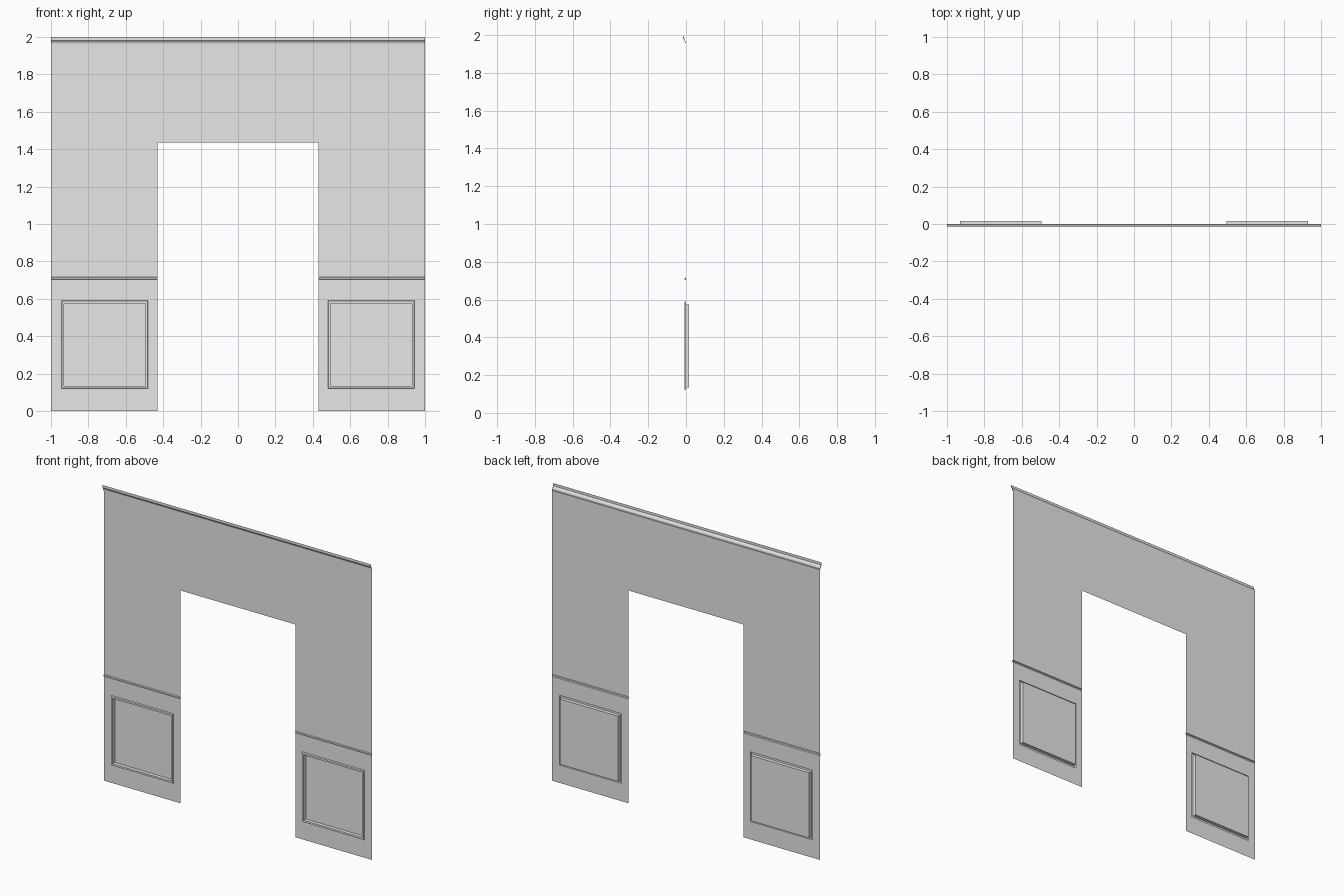
import bpy
import bmesh

cube = bpy.data.objects.get("Cube")
if cube:
    bpy.data.objects.remove(cube, do_unlink=True)

paint = bpy.data.materials.new("plain_grey")
paint.use_nodes = True
GREY = (0.8, 0.8, 0.8, 1)
paint.diffuse_color = GREY
paint.node_tree.nodes["Principled BSDF"].inputs["Base Color"].default_value = GREY

HALF, DOOR, DOOR_TOP = 1.0, 0.43, 1.435
WALL_TOP = 1.957
FRAME_X, FRAME_Z = (0.48, 0.945), (0.12, 0.59)   # outer edges of the panel frame
LIP, FRAME_Y, PANEL_Y = 0.015, -0.008, 0.016


def finish(name, bm, mirror=False):
    mesh = bpy.data.meshes.new(name)
    bm.to_mesh(mesh)
    bm.free()
    obj = bpy.data.objects.new(name, mesh)
    bpy.context.collection.objects.link(obj)
    mesh.materials.append(paint)
    if mirror:
        mod = obj.modifiers.new("mirror", 'MIRROR')
        mod.use_mirror_merge = False
    return obj


def quad(bm, x0, x1, z0, z1, y=0):
    return bm.faces.new([bm.verts.new(p) for p in
                         ((x0, y, z0), (x1, y, z0), (x1, y, z1), (x0, y, z1))])


def rect(bm, inset, y):
    (x0, x1), (z0, z1) = FRAME_X, FRAME_Z
    i = inset
    return [bm.verts.new(p) for p in ((x0 + i, y, z0 + i), (x1 - i, y, z0 + i),
                                      (x1 - i, y, z1 - i), (x0 + i, y, z1 - i))]


def moulding(name, profile, x0, x1, mirror=False):
    """Hollow strip swept along x, open to the back, with closed ends."""
    bm = bmesh.new()
    a = [bm.verts.new((x0, y, z)) for y, z in profile]
    b = [bm.verts.new((x1, y, z)) for y, z in profile]
    for i in range(len(profile) - 1):
        bm.faces.new((a[i], b[i], b[i + 1], a[i + 1]))
    bm.faces.new(a)
    bm.faces.new(b[::-1])
    return finish(name, bm, mirror)


# Thin wall above the doorway
bm = bmesh.new()
quad(bm, -HALF, HALF, DOOR_TOP, WALL_TOP)
finish("wall_header", bm)

# Wall beside the doorway, open where the panel is set in and behind the rail
bm = bmesh.new()
(fx0, fx1), (fz0, fz1) = FRAME_X, FRAME_Z
RAIL = (0.703, 0.717)
quad(bm, DOOR, HALF, 0, fz0)
quad(bm, DOOR, fx0, fz0, fz1)
quad(bm, fx1, HALF, fz0, fz1)
quad(bm, DOOR, HALF, fz1, RAIL[0])
quad(bm, DOOR, HALF, RAIL[1], DOOR_TOP)
finish("wall_sides", bm, True)

# Raised frame stepping back into a sunken panel
bm = bmesh.new()
loops = [rect(bm, 0, 0), rect(bm, 0.003, FRAME_Y),
         rect(bm, LIP, FRAME_Y), rect(bm, LIP, PANEL_Y)]
for outer, inner in zip(loops, loops[1:]):
    for i in range(4):
        j = (i + 1) % 4
        bm.faces.new((outer[i], outer[j], inner[j], inner[i]))
bm.faces.new(loops[-1])
finish("sunken_panels", bm, True)

# Chair rail on both sides of the doorway
moulding("chair_rail", [(0, RAIL[0]), (-0.007, RAIL[0] + 0.003),
                        (-0.007, RAIL[1] - 0.003), (0, RAIL[1])], DOOR, HALF, True)

# Crown moulding along the top
moulding("crown_moulding", [(0, WALL_TOP), (-0.006, WALL_TOP), (-0.006, 1.966),
                            (-0.009, 1.973), (-0.016, 1.982), (-0.016, 2.0)],
         -HALF, HALF)
